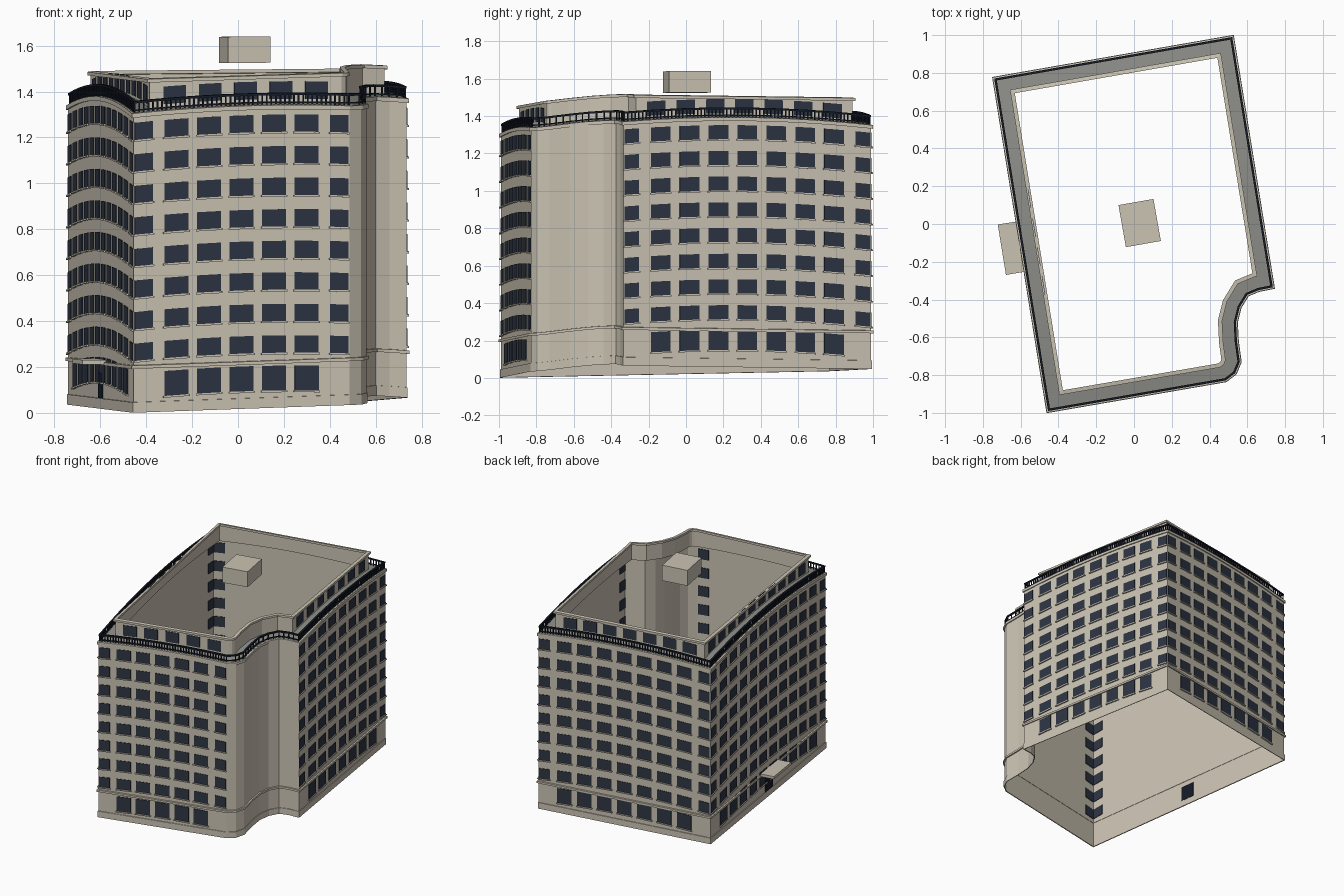
import bpy, bmesh, math
from mathutils import Vector

if "Cube" in bpy.data.objects:
    bpy.data.objects.remove(bpy.data.objects["Cube"], do_unlink=True)


def material(name, rgb):
    m = bpy.data.materials.new(name)
    m.use_nodes = True
    m.diffuse_color = (*rgb, 1)
    m.node_tree.nodes["Principled BSDF"].inputs["Base Color"].default_value = (*rgb, 1)
    return m


TAN = material("tan wall", (0.60, 0.55, 0.455))
GLASS = material("dark blue glass", (0.026, 0.035, 0.055))
IRON = material("black iron", (0.008, 0.011, 0.02))
PAVING = material("grey paving", (0.27, 0.27, 0.25))

# Building outline, counter-clockwise from the front left corner, with a curved notch
OUTLINE = [Vector(p) for p in (
    (-.455, -.99), (.485, -.828), (.535, -.79), (.56, -.73), (.545, -.62), (.54, -.52),
    (.56, -.44), (.6, -.375), (.66, -.35), (.735, -.335), (.52, .99), (-.74, .77))]
N = len(OUTLINE)
LONG = (0, 9, 10, 11)


def lift(p):
    """Height of the gently domed ground under a point."""
    return .11 + .012 * p.x + .02 * p.y - .07 * p.dot(p)


def frame(poly, i):
    a, b = poly[i], poly[(i + 1) % N]
    u = (b - a).normalized()
    return a, b, u, Vector((u.y, -u.x))


def grow(poly, d):
    """Offset the outline outward with mitred corners."""
    out = []
    for i in range(N):
        n0, n1 = frame(poly, i - 1)[3] if i else frame(poly, N - 1)[3], frame(poly, i)[3]
        out.append(poly[i] + (n0 + n1) * (d / (1 + n0.dot(n1))))
    return out


def dense(poly):
    """Split long sides; gives points with straight and domed heights."""
    pts = []
    for i in range(N):
        a, b = poly[i], poly[(i + 1) % N]
        k = 12 if i in LONG else 1
        for j in range(k):
            p = a.lerp(b, j / k)
            pts.append((p, lift(a) + (lift(b) - lift(a)) * j / k, lift(p)))
    return pts


def finish(name, bm, mat, recalc=True):
    if recalc:
        bmesh.ops.recalc_face_normals(bm, faces=bm.faces[:])
    me = bpy.data.meshes.new(name)
    bm.to_mesh(me)
    bm.free()
    me.materials.append(mat)
    ob = bpy.data.objects.new(name, me)
    bpy.context.collection.objects.link(ob)
    return ob


def strip(name, mat, *loops, closed=False):
    """Skin loops of (outline, height, domed) into a continuous surface."""
    bm = bmesh.new()
    rows = []
    for poly, h, domed in loops:
        rows.append([bm.verts.new((p.x, p.y, h + (dome if domed else flat)))
                     for p, flat, dome in dense(poly)])
    if closed:
        rows.append(rows[0])
    for lo, hi in zip(rows, rows[1:]):
        for j in range(len(lo)):
            k = (j + 1) % len(lo)
            bm.faces.new((lo[j], lo[k], hi[k], hi[j]))
    return finish(name, bm, mat, closed)


def band(name, mat, inner, outer, z0, z1, domed):
    a, b = grow(OUTLINE, inner), grow(OUTLINE, outer)
    return strip(name, mat, (a, z0, domed), (b, z0, domed), (b, z1, domed), (a, z1, domed),
                 closed=True)


def block(bm, c, u, n, w, z0, z1, d0, d1):
    """Box on a wall at c, following the domed height at both of its ends."""
    v = []
    for d in (d0, d1):
        for s, z in ((-1, z0), (1, z0), (1, z1), (-1, z1)):
            e = c + u * (s * w / 2)
            q = e + n * d
            v.append(bm.verts.new((q.x, q.y, z + lift(e))))
    for f in ((3, 2, 1, 0), (4, 5, 6, 7), (0, 1, 5, 4), (1, 2, 6, 5), (2, 3, 7, 6), (3, 0, 4, 7)):
        bm.faces.new([v[k] for k in f])


# Hollow main walls, terrace and set-back top storey
SETBACK = grow(OUTLINE, -.085)
strip("main_walls", TAN, (OUTLINE, 0, False), (OUTLINE, 1.305, True))
strip("terrace", PAVING, (OUTLINE, 1.305, True), (SETBACK, 1.305, True))
strip("top_storey_walls", TAN, (SETBACK, 1.305, True), (SETBACK, 1.43, False))
band("roof_cap", TAN, -.095, -.073, 1.42, 1.435, False)

# Stone bands around the walls
band("plinth", TAN, -.002, .004, 0, .045, False)
band("string_course", TAN, -.002, .01, .192, .206, False)
band("terrace_edge", TAN, -.002, .008, 1.285, 1.304, True)

# Windows and sills
glass, sills = bmesh.new(), bmesh.new()
PITCH, TOP, TALL, EDGE = .1375, 1.262, .075, .045
for i in LONG:
    a, b, u, n = frame(OUTLINE, i)
    length = (b - a).length
    bays = round((length - 2 * EDGE) / .152)
    for j in range(bays + 1):
        c = a + u * (EDGE + (length - 2 * EDGE) * j / bays)
        corner = j in (0, bays)
        w = .08 if corner else .106
        for floor in range(8):
            z1 = TOP - PITCH * floor
            block(glass, c, u, n, w, z1 - TALL, z1, -.004 if corner else .001, .004)
            block(sills, c, u, n, w + .01, z1 - TALL - .008, z1 - TALL, .0, .01)
        if not corner:
            block(glass, c, u, n, w, .06, .168, .001, .005)
            block(sills, c, u, n, w + .01, .052, .06, .0, .01)
    # top storey
    a, b, u, n = frame(SETBACK, i)
    length = (b - a).length
    bays = round((length - .22) / .155)
    for j in range(bays + 1):
        c = a + u * (.11 + (length - .22) * j / bays)
        block(glass, c, u, n, .1, 1.318, 1.395, .001, .004)
finish("windows", glass, GLASS)
finish("window_sills", sills, TAN)

# Terrace railing
band("top_rail", IRON, -.012, .0, 1.346, 1.356, True)
band("bottom_rail", IRON, -.009, -.003, 1.312, 1.318, True)
posts = bmesh.new()
RAIL = grow(OUTLINE, -.006)
for i in range(N):
    a, b, u, n = frame(RAIL, i)
    count = max(1, round((b - a).length / (.02 if i in LONG else .04)))
    for j in range(count):
        block(posts, a.lerp(b, j / count), u, n, .007, 1.305, 1.35, -.003, .003)
finish("railing_posts", posts, IRON)

# Entrance door and canopy on the left side wall
a, b, u, n = frame(OUTLINE, 11)
entry = a + u * ((Vector((-.6, -.12)) - a).dot(u))
door = bmesh.new()
block(door, entry, u, n, .11, -.01, .1, -.004, .006)
finish("entrance_door", door, IRON)
canopy = bmesh.new()
block(canopy, entry, u, n, .27, .14, .16, .0, .105)
finish("entrance_canopy", canopy, TAN)

# Raised plant room above the roof
u = Vector((math.cos(math.radians(10)), math.sin(math.radians(10))))
plant = bmesh.new()
block(plant, Vector((.03, .005)), u, Vector((u.y, -u.x)), .188, 1.415, 1.53, -.113, .113)
finish("plant_room", plant, TAN)
